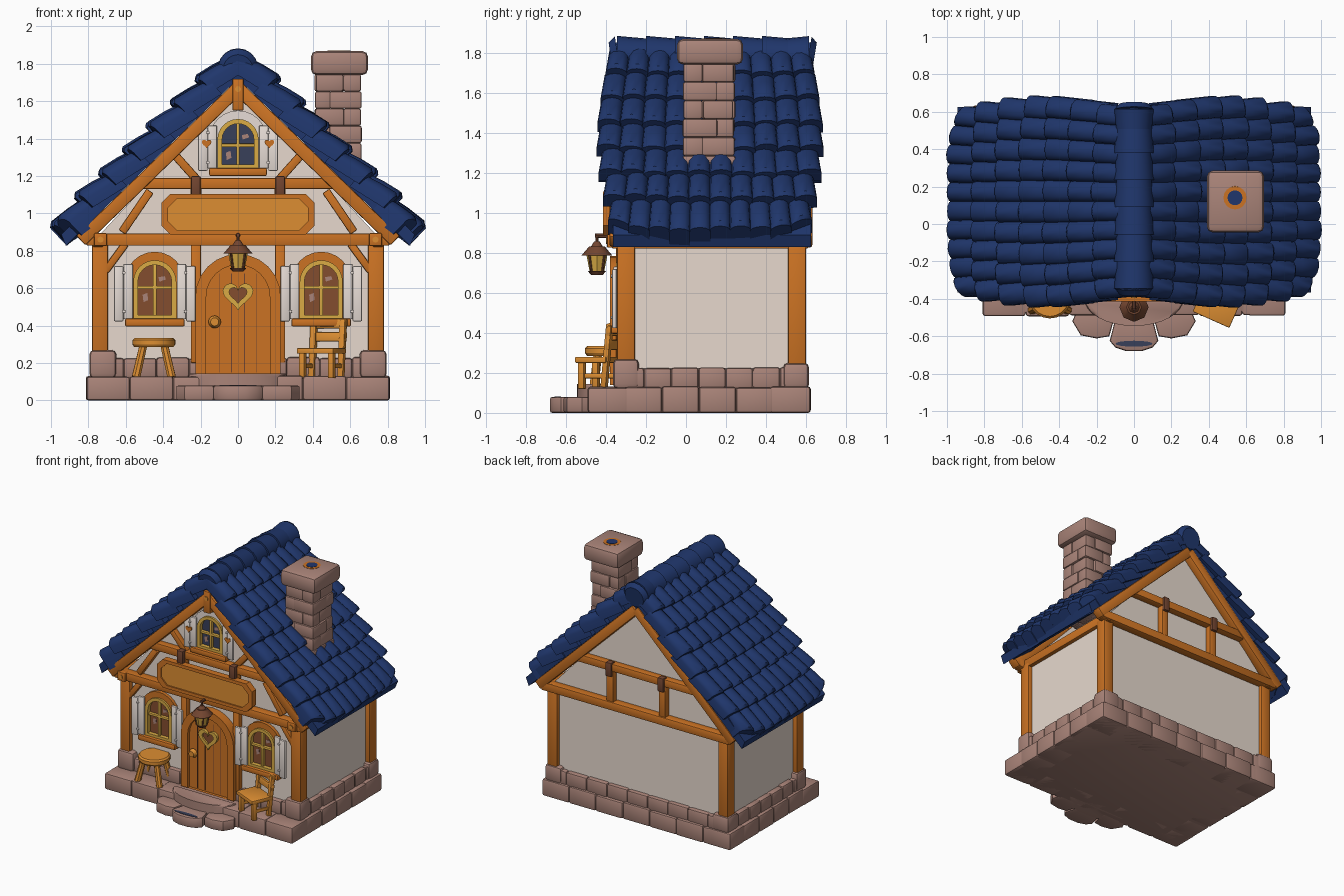
import bpy, bmesh, random
from math import sin, cos, pi, atan, atan2, hypot, radians
from mathutils import Vector, Matrix, Euler

random.seed(4)
if "Cube" in bpy.data.objects:
    bpy.data.objects.remove(bpy.data.objects["Cube"])
made = []
SIDES = (-1, 1)


def material(name, *rgb):
    m = bpy.data.materials.new(name)
    m.use_nodes = True
    m.diffuse_color = (*rgb, 1)
    m.node_tree.nodes["Principled BSDF"].inputs["Base Color"].default_value = (*rgb, 1)
    return m


navy = material("navy roof", .014, .037, .15)
stone = material("pink stone", .4, .23, .19)
plaster = material("plaster", .83, .72, .64)
wood = material("orange wood", .6, .17, .017)
light = material("light wood", .72, .27, .032)
gold = material("gold", .7, .41, .06)
iron = material("dark brown", .17, .06, .03)
amber = material("brown glass", .23, .075, .028)
white = material("shutter white", .8, .72, .67)
blue = material("blue glass", .04, .05, .1)


def finish(name, bm, mat):
    bmesh.ops.recalc_face_normals(bm, faces=bm.faces[:])
    me = bpy.data.meshes.new(name)
    bm.to_mesh(me)
    bm.free()
    me.materials.append(mat)
    ob = bpy.data.objects.new(name, me)
    bpy.context.collection.objects.link(ob)
    made.append(ob)
    return ob


def boxes(name, mat, items, bevel=.01):
    bm = bmesh.new()
    for c, size, rot in items:
        mx = Matrix.Translation(c) @ Euler(rot).to_matrix().to_4x4() @ Matrix.Diagonal((*size, 1))
        bmesh.ops.create_cube(bm, size=1, matrix=mx)
    if bevel:
        bmesh.ops.bevel(bm, geom=bm.edges[:], offset=bevel, segments=2, profile=.5,
                        affect='EDGES', clamp_overlap=True)
    return finish(name, bm, mat)


def span(x0, x1, y0, y1, z0, z1):
    return (((x0 + x1) / 2, (y0 + y1) / 2, (z0 + z1) / 2), (x1 - x0, y1 - y0, z1 - z0), (0, 0, 0))


def beam(x0, z0, x1, z1, w, y, d):
    dx, dz = x1 - x0, z1 - z0
    return (((x0 + x1) / 2, y, (z0 + z1) / 2), (hypot(dx, dz), d, w), (0, -atan2(dz, dx), 0))


def rods(name, mat, items, seg=10):
    bm = bmesh.new()
    for p0, p1, r0, r1 in items:
        a, b = Vector(p0), Vector(p1)
        mx = Matrix.Translation((a + b) / 2) @ (b - a).to_track_quat('Z', 'Y').to_matrix().to_4x4()
        bmesh.ops.create_cone(bm, cap_ends=True, segments=seg, radius1=r0, radius2=r1,
                              depth=(b - a).length, matrix=mx)
    return finish(name, bm, mat)


def plate(name, mat, pts, lo, hi, axis='y', bevel=0):
    bm = bmesh.new()
    place = (lambda p, h: (p[0], h, p[1])) if axis == 'y' else (lambda p, h: (p[0], p[1], h))
    a, b = [[bm.verts.new(place(p, h)) for p in pts] for h in (lo, hi)]
    rims = [e for loop in (a, b) for e in bm.faces.new(loop).edges]
    for k in range(len(pts)):
        bm.faces.new((a[k - 1], a[k], b[k], b[k - 1]))
    if bevel:
        bmesh.ops.bevel(bm, geom=rims, offset=bevel, segments=2, profile=.5, affect='EDGES')
    return finish(name, bm, mat)


def ring(name, mat, outer, inner, y0, y1):
    bm = bmesh.new()
    loops = [[bm.verts.new((x, y, z)) for x, z in pts]
             for pts, y in ((outer, y0), (inner, y0), (inner, y1), (outer, y1))]
    for k in range(len(outer)):
        for j in range(4):
            p, q = loops[j - 1], loops[j]
            bm.faces.new((p[k - 1], p[k], q[k], q[k - 1]))
    return finish(name, bm, mat)


def arch(cx, z0, spring, r, n=12):
    arc = [(cx - r * cos(pi * k / n), spring + r * sin(pi * k / n)) for k in range(n + 1)]
    return [(cx - r, z0)] + arc + [(cx + r, z0)]


def heart(cx, cz, s, n=24):
    ts = [2 * pi * k / n for k in range(n)]
    return [(cx + s * sin(t) ** 3,
             cz + s * (13 * cos(t) - 5 * cos(2 * t) - 2 * cos(3 * t) - cos(4 * t)) / 16) for t in ts]


# stone foundation: rows of rounded blocks round a core
def course(name, x0, x1, y0, y1, z0, z1, nx, ny, d):
    items = [span(x0 + .012, x1 - .012, y0 + .012, y1 - .012, z0, z1 - .006)]
    j = lambda: random.uniform(-.004, .004)
    for k in range(nx):
        a, b = (x0 + (x1 - x0) * (k + e) / nx for e in (0, 1))
        items += [span(a, b, y0 + j(), y0 + d, z0, z1 + j()), span(a, b, y1 - d, y1 + j(), z0, z1 + j())]
    for k in range(ny):
        a, b = (y0 + (y1 - y0) * (k + e) / ny for e in (0, 1))
        items += [span(x0 + j(), x0 + d, a, b, z0, z1 + j()), span(x1 - d, x1 + j(), a, b, z0, z1 + j())]
    boxes(name, stone, items, .014)


course("foundation", -.81, .81, -.49, .62, 0, .13, 7, 6, .2)
course("wall_footing", -.785, .785, -.345, .605, .12, .228, 9, 7, .1)
boxes("corner_stones", stone, [span(*sorted((s * .65, s * .795)), y, y + .13, .12, z)
      for s in SIDES for y, z in ((-.365, .27), (.485, .25))], .025)

# rounded door steps
flank = [(.3, -.45), (.33, -.52), (.285, -.595), (.2, -.612), (.132, -.6), (.09, -.45)]
nose = [(.085, -.45), (.13, -.625), (.1, -.66), (.04, -.68)]
for s, name in ((-1, "right_step"), (1, "left_step")):
    plate(name, stone, [(s * x, y) for x, y in flank], 0, .08, 'z', .012)
plate("middle_step", stone, nose + [(-x, y) for x, y in reversed(nose)], 0, .08, 'z', .012)
plate("upper_step", stone, [(.265 * cos(a), -.4 + .145 * sin(a)) for a in
      [pi + pi * i / 16 for i in range(17)]], 0, .145, 'z', .015)
plate("step_puddle", blue, [(.1 * cos(pi * i / 8), -.64 + .016 * sin(pi * i / 8)) for i in range(16)],
      .079, .083, 'z')

# plaster body
plate("plaster_walls", plaster, [(-.745, .15), (.745, .15), (.745, .88), (0, 1.68), (-.745, .88)], -.31, .57)

# timber frame, front and back
SLOPE = .97
posts, rails = [], []
for s in SIDES:
    posts += [span(*sorted((s * .695, s * .78)), y, y + .09, .2, .85) for y in (-.345, .51)]
    rails += [span(*sorted((s * .72, s * .775)), -.37, .61, .82, .89)]
    for y in (-.345, .595):
        rails += [beam(0, 1.67, s * .84, 1.67 - .84 * SLOPE, .07, y, .075),
                  beam(s * .225, .87, s * .225, 1.14, .06, y, .05)]
    rails += [beam(s * .21, 1.17, s * .38, 1.36, .045, -.325, .05),
              beam(s * .62, .9, s * .47, 1.12, .045, -.325, .05),
              beam(s * .71, .69, s * .6, .84, .04, -.32, .04),
              beam(s * .225, .2, s * .225, .84, .055, -.32, .06)]
    # square beam ends at the corners
    rails += [span(s * .735 - .035, s * .735 + .035, y, y + .05, .825, .895) for y in (-.395, .575)]
for y in (-.34, .595):
    rails += [beam(-.81, .86, .81, .86, .065, y, .07), beam(-.54, 1.16, .54, 1.16, .06, y, .06)]
rails += [beam(0, 1.55, 0, 1.72, .06, -.35, .08)]
boxes("corner_posts", wood, posts, .01)
boxes("timber_frame", wood, rails, .008)
rods("frame_pegs", light, [((x, y, z), (x, y + .03, z), .016, .016)
     for x, y, z in ((-.735, -.4, .86), (.735, -.4, .86), (0, -.395, 1.665))])
boxes("strap_irons", iron, [span(s * .225 - .025, s * .225 + .025, y, y + .05, 1.09, 1.2)
      for s in SIDES for y in (-.4, .59)], .008)

# roof deck and curved tiles
A = atan(SLOPE)
ca, sa = cos(A), sin(A)
eave = 1.72 - .92 * SLOPE
plate("roof_deck", navy, [(0, 1.72), (.92, eave), (.945, eave + .06), (0, 1.85),
      (-.945, eave + .06), (-.92, eave)], -.365, .625)


def add_tile(bm, side, row, col, cols):
    last = row == 6
    s0, length = row * .18 + random.uniform(-.008, .008), .262 if last else .24
    mid, half_w = -1 + (2 * col + 1) / cols, 1.04 / cols
    rise = random.uniform(.04, .055)
    skirt, lift = (-.1, .02) if last else (-.06, .045)
    rings = []
    for t, h in ((0, .7), (.5, .95), (.92, 1), (1, .65)):
        prof = [(cos(pi * k / 6), rise * h * sin(pi * k / 6)) for k in range(7)]
        prof = [(1, skirt)] + prof + [(-1, skirt)]
        loop = []
        for u, hh in prof:
            v = mid + half_w * u
            y = .12 + v * (.5 + .045 * sin(pi * row / 5.5) + .02 * t)
            s = s0 + length * t - (.09 if last else .03) * t * v ** 4
            hh += .005 + lift * t - .015 * v ** 6
            loop.append(bm.verts.new((side * (s * ca + hh * sa), y, 1.82 - s * sa + hh * ca)))
        rings.append(loop)
    for p, q in zip(rings, rings[1:]):
        for k in range(len(p)):
            bm.faces.new((p[k - 1], p[k], q[k], q[k - 1]))
    bm.faces.new(rings[0])
    bm.faces.new(rings[-1])


for side, name in ((-1, "right_roof_tiles"), (1, "left_roof_tiles")):
    bm = bmesh.new()
    for row in range(7):
        for col in range(10):
            add_tile(bm, side, row, col, 10)
    finish(name, bm, navy)
rods("ridge_tiles", navy, [((0, -.345 + k * .145, 1.775), (0, -.185 + k * .145, 1.775), .108, .094)
     for k in range(6)] + [((0, .49, 1.775), (0, .615, 1.775), .095, .107),
     ((0, -.375, 1.77), (0, -.34, 1.775), .08, .106), ((0, .61, 1.775), (0, .64, 1.77), .106, .08)], 18)

# chimney
bricks = []
for k in range(7):
    z, o = 1.1 + k * .092, .035 * (-1) ** k
    for x0, x1 in ((.415, .53 + o), (.53 + o, .655)):
        for y0, y1 in ((-.01, .115 - o), (.115 - o, .24)):
            j = random.uniform(-.005, .008)
            bricks.append(span(x0 - j, x1 + j, y0 - j, y1 + j, z, z + .093))
boxes("chimney_stones", stone, bricks, .012)
boxes("chimney_cap", stone, [span(.39, .695, -.045, .285, 1.74, 1.868)], .03)
rods("chimney_rim", wood, [((.54, .14, 1.8), (.54, .14, 1.87), .066, .062)], 16)
rods("chimney_flue", navy, [((.54, .14, 1.8), (.54, .14, 1.872), .04, .04)], 16)

# door with heart window
ring("door_frame", wood, arch(0, .14, .555, .228), arch(0, .14, .555, .17), -.38, -.3)
plate("door", wood, arch(0, .14, .555, .172), -.355, -.3)
boxes("door_grooves", iron, [span(x - .002, x + .002, -.358, -.35, .15, .68) for x in (-.1, -.035, .035, .1)], 0)
ring("door_heart_frame", gold, heart(0, .565, .082), heart(0, .568, .048), -.375, -.35)
plate("door_heart_glass", amber, heart(0, .568, .05), -.362, -.35)
rods("door_knob", light, [((-.125, -.35, .42), (-.125, -.375, .42), .016, .016),
                          ((-.125, -.37, .42), (-.125, -.4, .42), .034, .022)], 12)


# arched windows with shutters
def window(name, x, z0, spring, r, glass, trim, shutter_top):
    ring(name + "_trim", trim, arch(x, z0, spring, r + .045), arch(x, z0, spring, r), -.335, -.3)
    ring(name + "_frame", gold, arch(x, z0, spring, r), arch(x, z0 + .022, spring, r - .025), -.35, -.3)
    plate(name + "_glass", glass, arch(x, z0, spring, r - .01), -.318, -.305)
    boxes(name + "_bars", gold, [span(x - .009, x + .009, -.34, -.31, z0, spring + r - .01),
          span(x - r, x + r, -.34, -.31, spring - .04, spring - .022)], .003)
    # pale glints on the panes
    for dx, dz, w, h in ((-.06, spring - .11, .025, .05), (.025, spring, .035, .03)):
        plate(name + "_glint", stone, [(x + dx, dz), (x + dx + w, dz + .012), (x + dx + w * .8, dz + h),
              (x + dx - .005, dz + h * .8)], -.321, -.317)
    boxes(name + "_sill", wood, [span(x - r - .045, x + r + .045, -.375, -.3, z0 - .04, z0 + .003)])
    planks, studs = [], []
    zm, h = (z0 + shutter_top) / 2, shutter_top - z0
    for s in SIDES:
        for k in (0, 1):
            planks.append(((x + s * (r + .028 + k * .05), -.35 - k * .006, zm - k * .012),
                           (.05, .022, h), (0, 0, -s * .12)))
        for z in (zm - h * .36, zm + h * .34):
            studs.append(((x + s * (r + .05), -.355, z), (x + s * (r + .05), -.374, z), .01, .008))
    boxes(name + "_shutters", white, planks, .006)
    rods(name + "_shutter_studs", white, studs)


for s, name in ((-1, "right_window"), (1, "left_window")):
    window(name, s * .445, .435, .635, .115, amber, wood, .73)
window("gable_window", 0, 1.24, 1.395, .11, blue, white, 1.47)
for s in SIDES:
    plate("shutter_heart", wood, heart(s * .168, 1.375, .026), -.371, -.362)


# hanging sign
def plaque(w, z0, z1, c):
    return [(-w, z0 + c), (-w + c, z0), (w - c, z0), (w, z0 + c),
            (w, z1 - c), (w - c, z1), (c - w, z1), (-w, z1 - c)]


ring("sign_border", wood, plaque(.41, .885, 1.105, .05), plaque(.375, .91, 1.08, .05), -.415, -.365)
plate("sign_board", light, plaque(.38, .905, 1.085, .05), -.405, -.37)

# lantern
L = -.445
rods("lantern_metal", iron, [((0, L, .69), (0, L, .708), .03, .045), ((0, L, .785), (0, L, .83), .078, .04),
     ((0, L, .83), (0, L, .855), .03, .015), ((0, L, .85), (0, L, .89), .008, .008),
     ((0, -.35, .885), (0, L - .01, .885), .014, .01)], 8)
rods("lantern_glass", gold, [((0, L, .705), (0, L, .787), .036, .052)], 8)
rods("lantern_bars", iron, [((.038 * cos(a), L + .038 * sin(a), .705), (.053 * cos(a), L + .053 * sin(a), .787),
     .006, .006) for a in [pi / 4 + pi / 2 * k for k in range(4)]], 6)

# stool
sx, sy = -.45, -.39
rods("stool_seat", light, [((sx, sy, z0), (sx, sy, z1), r0, r1) for z0, z1, r0, r1 in
     ((.285, .3, .105, .115), (.3, .322, .115, .115), (.322, .333, .115, .104))], 20)
rods("stool_legs", light, [((sx + .095 * i, sy + .07 * j, .125), (sx + .055 * i, sy + .05 * j, .3), .024, .022)
     for i in SIDES for j in SIDES], 8)

# chair, built facing -x then turned
parts = [((-.01, 0, .14), (.17, .215, .03), (0, 0, 0))]
for s in SIDES:
    parts += [((-.065, s * .085, .065), (.034, .034, .14), (0, 0, 0)),
              ((.07, s * .085, .15), (.03, .034, .31), (0, .1, 0)),
              ((0, s * .085, .06), (.14, .018, .024), (0, 0, 0))]
parts += [((.075 + .1 * (z - .15), 0, z), (.022, .21, .05), (0, .1, 0)) for z in (.215, .285)]
chair = boxes("chair", light, parts, .005)
chair.location = (.45, -.425, .125)
chair.rotation_euler.z = radians(66)

# smooth shading with sharp creases kept
for ob in bpy.context.selected_objects:
    ob.select_set(False)
for ob in made:
    ob.select_set(True)
bpy.context.view_layer.objects.active = made[0]
bpy.ops.object.shade_smooth_by_angle(angle=radians(40))
